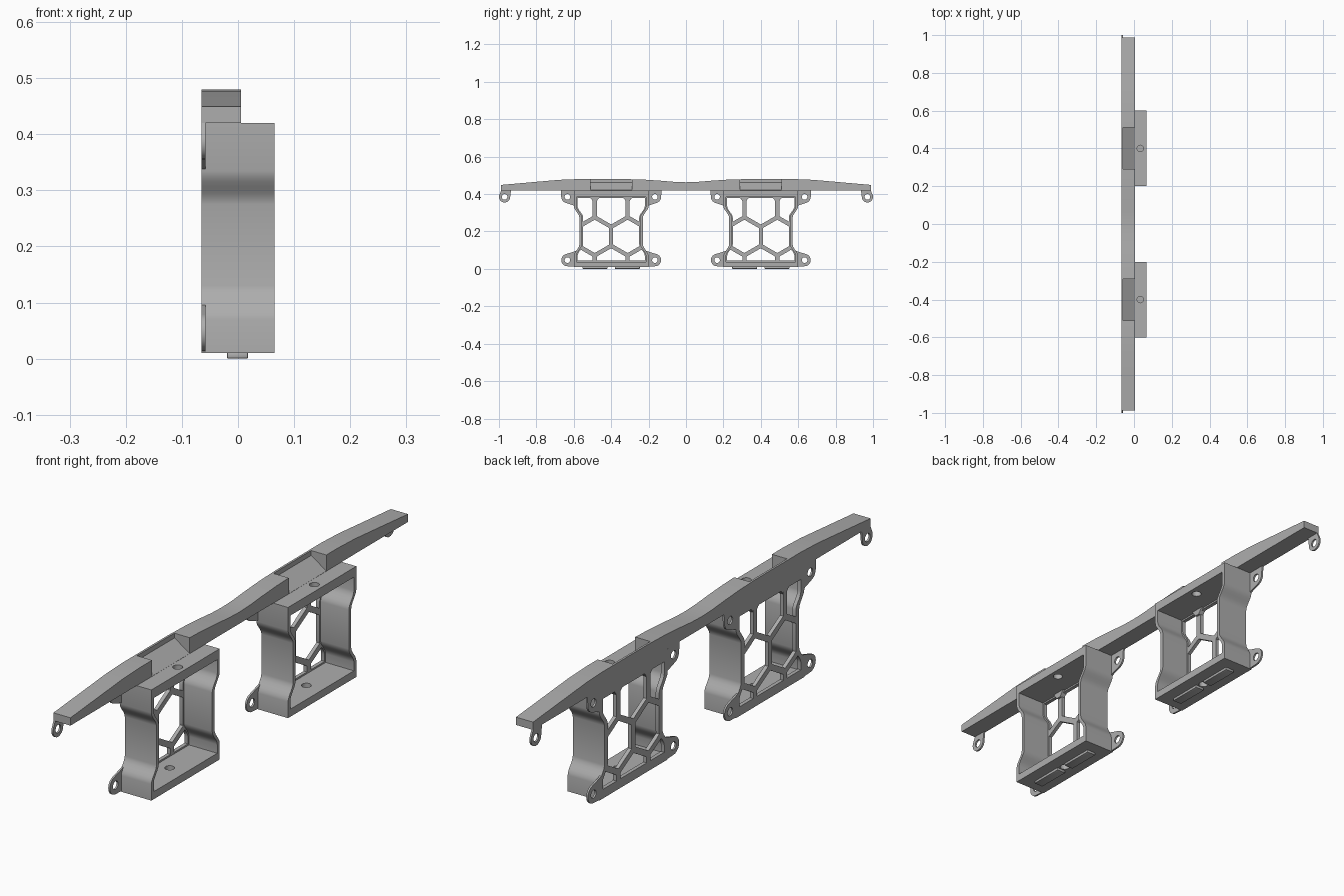
import bpy, bmesh, math
from mathutils import Vector

cube = bpy.data.objects.get("Cube")
if cube:
    bpy.data.objects.remove(cube)

GREY = bpy.data.materials.new("satin grey")
GREY.use_nodes = True
GREY.diffuse_color = (0.42, 0.42, 0.42, 1)
GREY.node_tree.nodes["Principled BSDF"].inputs["Base Color"].default_value = (0.42, 0.42, 0.42, 1)

BACK, FRONT, BEAM_FRONT = -0.065, 0.065, 0.005


def prisms(name, outlines, a, b, axis="x"):
    """Extrude 2D outlines from a to b along an axis."""
    place = {"x": lambda u, v, t: (t, u, v),
             "y": lambda u, v, t: (u, t, v),
             "z": lambda u, v, t: (u, v, t)}[axis]
    bm = bmesh.new()
    for pts in outlines:
        lo = [bm.verts.new(place(u, v, a)) for u, v in pts]
        hi = [bm.verts.new(place(u, v, b)) for u, v in pts]
        bm.faces.new(lo)
        bm.faces.new(hi)
        for i in range(len(pts)):
            j = (i + 1) % len(pts)
            bm.faces.new((lo[i], lo[j], hi[j], hi[i]))
    bmesh.ops.recalc_face_normals(bm, faces=bm.faces)
    mesh = bpy.data.meshes.new(name)
    bm.to_mesh(mesh)
    bm.free()
    mesh.materials.append(GREY)
    ob = bpy.data.objects.new(name, mesh)
    bpy.context.collection.objects.link(ob)
    return ob


def bake(ob):
    dg = bpy.context.evaluated_depsgraph_get()
    mesh = bpy.data.meshes.new_from_object(ob.evaluated_get(dg))
    ob.modifiers.clear()
    ob.data = mesh


def boolean(ob, tool, operation="DIFFERENCE"):
    mod = ob.modifiers.new("cut", "BOOLEAN")
    mod.object, mod.operation, mod.solver = tool, operation, "EXACT"
    bake(ob)
    bpy.data.objects.remove(tool)


def soften(ob, width):
    mod = ob.modifiers.new("soft edges", "BEVEL")
    mod.width, mod.segments, mod.limit_method = width, 2, "ANGLE"
    mod.angle_limit = math.radians(50)
    bake(ob)


def circle(u, v, r, n=24):
    return [(u + r * math.cos(2 * math.pi * i / n), v + r * math.sin(2 * math.pi * i / n))
            for i in range(n)]


def hull(pts):
    """Convex outline around a set of 2D points."""
    def half(seq):
        out = []
        for p in seq:
            while len(out) > 1 and ((out[-1][0] - out[-2][0]) * (p[1] - out[-2][1])
                                    - (out[-1][1] - out[-2][1]) * (p[0] - out[-2][0])) <= 1e-9:
                out.pop()
            out.append(p)
        return out[:-1]
    pts = sorted(set(pts))
    return half(pts) + half(pts[::-1])


def waisted(centre, wide, waist, bottom, top):
    """Frame outline with S-curved sides narrowing at mid height."""
    side = [(wide, bottom)]
    for z0, z1, w0, w1 in ((0.07, 0.13, wide, waist), (0.275, 0.335, waist, wide)):
        for i in range(7):
            t = i / 6
            side.append((w0 + (w1 - w0) * t * t * (3 - 2 * t), z0 + (z1 - z0) * t))
    side.append((wide, top))
    return [(centre + u, z) for u, z in side] + [(centre - u, z) for u, z in side[::-1]]


def ear(name, y, z, radius, anchors):
    """Thin screw lug: rounded plate with a hole."""
    ob = prisms(name, [hull(circle(y, z, radius) + anchors)], BACK, BACK + 0.007)
    boolean(ob, prisms("hole", [circle(y, z, 0.015)], BACK - 0.05, BACK + 0.05))
    return ob


parts = []

# Long top beam with gently arched top
arch = [(0, .463), (.06, .465), (.13, .471), (.22, .477), (.32, .48), (.58, .48),
        (.68, .476), (.84, .462), (.988, .449)]
top = [(-y, z) for y, z in arch[:0:-1]] + arch
beam = prisms("top_beam", [top + [(.988, .42), (-.988, .42)]], BACK, BEAM_FRONT)
for c in (-0.4, 0.4):
    slot = [(-.057, .6), (-.057, .462), (.005, .4205), (.05, .4205), (.05, .6)]
    boolean(beam, prisms("notch", [slot], c - .11, c + .11, "y"))
parts.append(beam)

# Hexagon lattice pattern
PITCH, STRUT = 0.176, 0.022
SIDE = PITCH / math.sqrt(3)
CELLS = [(s * PITCH / 2, .174) for s in (-1, 1)]
CELLS += [(s * PITCH, .174 + d * 1.5 * SIDE) for s in (-1, 0, 1) for d in (-1, 1)]


def hexagon(y, z):
    r = (PITCH - STRUT) / math.sqrt(3)
    return [(y + r * math.sin(i * math.pi / 3), z + r * math.cos(i * math.pi / 3)) for i in range(6)]


for tag, c in (("front", -0.4), ("rear", 0.4)):
    # Open box frame
    box = prisms(tag + "_box", [waisted(c, .2, .17, .01, .42)], BACK, FRONT)
    boolean(box, prisms("inside", [waisted(c, .186, .156, .038, .385)], BACK + .014, FRONT + .1))
    cells = prisms("cells", [hexagon(c + y, z) for y, z in CELLS], BACK - .1, BACK + .1)
    boolean(cells, prisms("limit", [waisted(c, .18, .15, .044, .379)], BACK - .2, BACK + .05), "INTERSECT")
    boolean(box, cells)
    # Screw holes through the top and bottom walls
    boolean(box, prisms("top_hole", [circle(.033, c, .017)], .3, .5, "z"))
    boolean(box, prisms("bottom_hole", [circle(0, c, .017)], -.1, .1, "z"))
    parts.append(box)

    for s, side in ((-1, "near"), (1, "far")):
        # Foot strips under the box
        y0, y1 = sorted((c + s * .02, c + s * .153))
        pad = prisms(f"{tag}_{side}_foot", [[(-.02, y0), (.018, y0), (.018, y1), (-.02, y1)]], 0, .012, "z")
        soften(pad, .003)
        # Corner lugs
        up = ear(f"{tag}_{side}_upper_lug", c + s * .234, .385, .033,
                 [(c + s * .19, .419), (c + s * .27, .425), (c + s * .19, .335)])
        low = ear(f"{tag}_{side}_lower_lug", c + s * .234, .047, .033,
                  [(c + s * .19, .012), (c + s * .175, .1)])
        parts += [pad, up, low]

        # Gussets where the upright struts meet the top wall
        y = c + s * PITCH / 2
        parts.append(prisms(f"{tag}_{side}_gusset",
                            [[(y - .027, .386), (y - .01, .362), (y + .01, .362), (y + .027, .386)]],
                            BACK + .001, BACK + .022))

# Lugs at the beam ends
for s, side in ((-1, "front"), (1, "rear")):
    parts.append(ear(side + "_end_lug", s * .97, .385, .03,
                     [(s * .985, .425), (s * .935, .425)]))

# Smooth curved walls, crisp edges
bpy.ops.object.select_all(action="DESELECT")
for ob in parts:
    ob.select_set(True)
bpy.context.view_layer.objects.active = parts[0]
bpy.ops.object.shade_smooth_by_angle(angle=math.radians(35))
